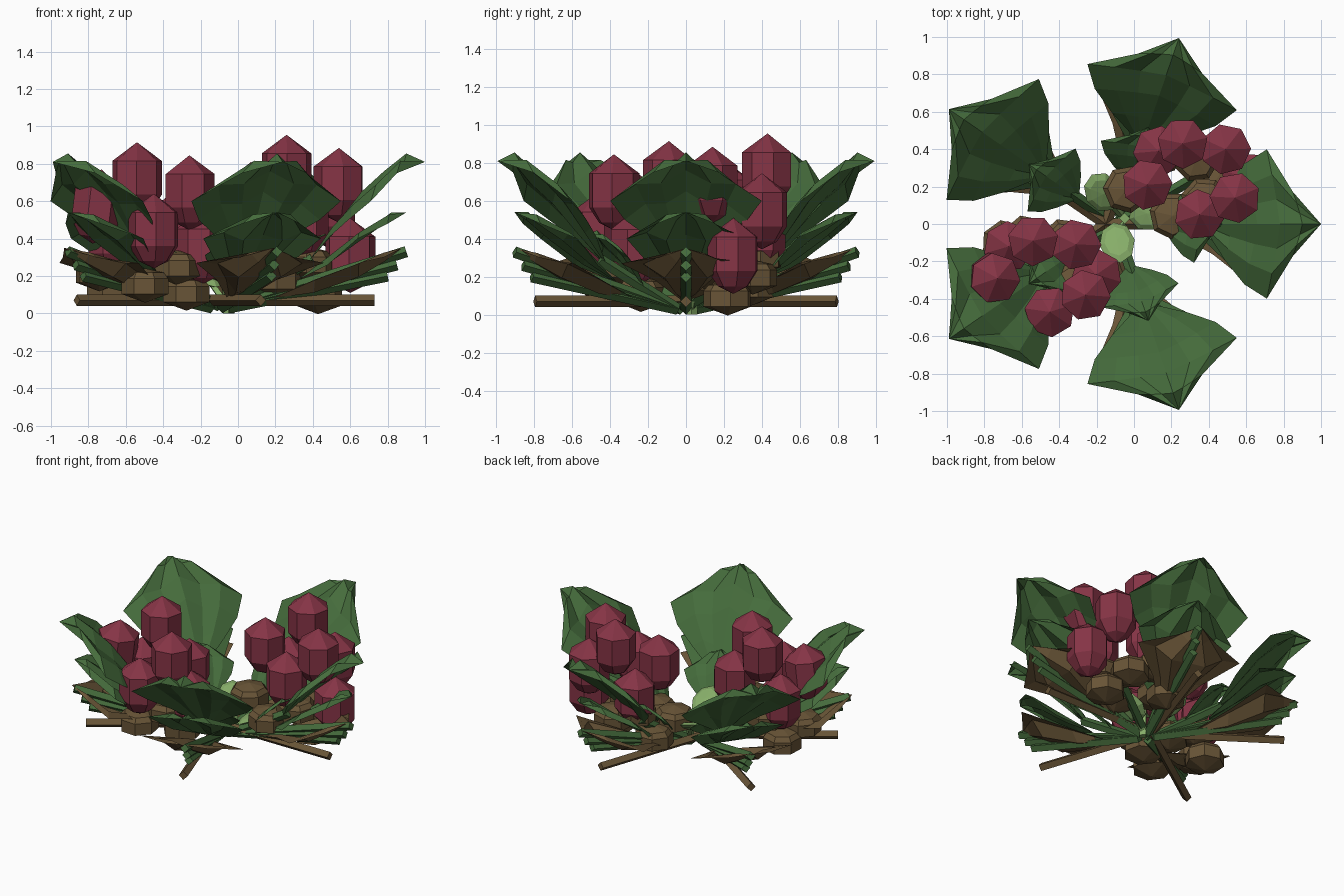
import bpy, bmesh, math, random
from mathutils import Vector, Matrix

if "Cube" in bpy.data.objects:
    bpy.data.objects.remove(bpy.data.objects["Cube"])

random.seed(4)
CX, SY = -0.1, 0.95          # plant centre and slight y squash


def mat(name, c):
    m = bpy.data.materials.new(name)
    m.diffuse_color = (*c, 1)
    m.use_nodes = True
    m.node_tree.nodes["Principled BSDF"].inputs["Base Color"].default_value = m.diffuse_color
    return m


GREEN = mat("leaf green", (0.06, 0.15, 0.045))
LIGHT = mat("sprout green", (0.24, 0.42, 0.14))
BROWN = mat("dry brown", (0.14, 0.09, 0.038))
BERRY = mat("berry red", (0.235, 0.034, 0.06))


def make(name, bm, m):
    me = bpy.data.meshes.new(name)
    bm.to_mesh(me)
    bm.free()
    me.materials.append(m)
    ob = bpy.data.objects.new(name, me)
    bpy.context.collection.objects.link(ob)
    return ob


def place(r, w, z, a, cx=CX):
    """Local radius / sideways / height to world at angle a."""
    return Vector((cx + r * math.cos(a) - w * math.sin(a),
                   SY * (r * math.sin(a) + w * math.cos(a)), z))


def leaf(name, rows, a, m, s=1.0, cx=CX):
    """Pleated leaf: rows of (mid r, mid z, half width, edge r, edge z)."""
    bm = bmesh.new()
    cols = [-1, -0.66, -0.33, 0, 0.33, 0.66, 1]
    grid = []
    for r, z, w, er, ez in rows:
        line = []
        for c in cols:
            t = abs(c) ** 1.2
            p = 0.025 * (w > 0.1) * (-1 if abs(c) == 0.33 else abs(c) == 0.66)
            line.append(bm.verts.new(place(s * (r + (er - r) * t), s * c * w,
                                           s * (z + (ez - z) * t + p), a, cx)))
        grid.append(line)
    for g, h in zip(grid, grid[1:]):
        for i in range(len(cols) - 1):
            bm.faces.new((g[i], h[i], h[i + 1], g[i + 1]))
    bmesh.ops.remove_doubles(bm, verts=bm.verts, dist=0.0005)
    make(name, bm, m)


def stem(name, p, q, t, m):
    """Four-sided stick from p to q."""
    d = q - p
    bm = bmesh.new()
    bmesh.ops.create_cone(bm, cap_ends=True, segments=4, radius1=t, radius2=t, depth=d.length,
                          matrix=Matrix.Translation((p + q) / 2) @ d.to_track_quat('Z', 'Y').to_matrix().to_4x4())
    make(name, bm, m)


def berry(name, x, y, top, m, radius=0.136, sz=1.0, tilt=0.0):
    """Seven-sided capsule with pointed ends, hanging down from its top."""
    prof = [(0.0, 0), (-0.1, 1), (-0.28, 1), (-0.36, 0.6), (-0.4, 0)]
    if sz < 1:
        prof = [(0.0, 0), (-0.05, 0.8), (-0.12, 1), (-0.3, 1), (-0.4, 0)]
    bm = bmesh.new()
    ph = random.random()
    rings = []
    for z, f in prof:
        n = 7 if f else 1
        rings.append([bm.verts.new((radius * f * math.cos(ph + k * math.tau / 7),
                                    radius * f * math.sin(ph + k * math.tau / 7), z * sz)) for k in range(n)])
    for a, b in zip(rings, rings[1:]):
        for k in range(7):
            j = (k + 1) % 7
            vs = [a[k % len(a)], b[k % len(b)], b[j % len(b)], a[j % len(a)]]
            bm.faces.new(list(dict.fromkeys(vs)))
    bmesh.ops.recalc_face_normals(bm, faces=bm.faces)
    ob = make(name, bm, m)
    ob.location = (x, y, top)
    ob.rotation_euler = (0, tilt, 0)


# Leaf layers: tall, middle and dried
tall = [(.48, .28, .03, .48, .28), (.62, .47, .21, .59, .41), (.76, .65, .34, .69, .5),
        (.88, .76, .42, .81, .6), (1.0, .855, .18, .95, .75), (1.1, .81, 0, 1.1, .81)]
middle = [(.42, .18, .04, .42, .18), (.58, .3, .2, .58, .26), (.76, .42, .33, .74, .4),
          (.92, .54, .16, .9, .48), (1.0, .54, 0, 1.0, .54)]
dried = [(.3, .08, .03, .3, .08), (.52, .12, .17, .54, .18), (.76, .2, .36, .77, .27),
         (.9, .3, .15, .9, .3), (1.0, .35, 0, 1.0, .35)]
for k in range(5):
    a = k * math.tau / 5
    leaf("tall_leaf", tall, a, GREEN)
    leaf("middle_leaf", middle, a, GREEN)
    leaf("inner_leaf", tall, a, GREEN, 0.52)
    leaf("dried_leaf", dried, a, BROWN, 1.0, -0.12)
    # Stems under each leaf
    base = place(0.05, 0, 0.03, a)
    for r, z in ((.5, .29), (.9, .2), (.95, .26), (1.0, .33)):
        stem("leaf_stem", base, place(r, 0, z, a), 0.03, GREEN)
    stem("dried_stem", place(0, 0, .07, a, -.15), place(.88, 0, .07, a, -.15), 0.03, BROWN)

# Berry clusters: x, y, top height
clusters = [
    ((.33, .25), [(.26, .43, .955), (.54, .14, .885), (.07, .21, .81), (.49, .40, .745),
                  (.35, .05, .70), (.13, .39, .62), (.60, .25, .51)]),
    ((-.47, -.27), [(-.54, -.09, .915), (-.26, -.38, .845), (-.73, -.29, .77), (-.45, -.47, .64),
                    (-.67, -.12, .60), (-.31, -.11, .68), (-.20, -.27, .55)])]
for (cx, cy), pts in clusters:
    stem("cluster_stem", Vector((CX, 0, .04)), Vector((cx, cy, .2)), 0.03, GREEN)
    for x, y, z in pts:
        berry("berry", x, y, z, BERRY, tilt=0.12 if x < -0.7 else 0)
        # Dried berries low beneath the ripe ones
        berry("dried_berry", x * .88 - .1, y * .88, .18 + (z - .51) * .47, BROWN, 0.128, 0.46)

# Pale sprout in the middle
for x, y, z, rot in ((-.09, -.1, .26, -1.4), (-.17, .17, .2, 2.1), (.08, .06, .16, .3)):
    bm = bmesh.new()
    bmesh.ops.create_uvsphere(bm, u_segments=8, v_segments=4, radius=1,
                              matrix=Matrix.Translation((x, y, z)) @ Matrix.Rotation(rot, 4, 'Z')
                              @ Matrix.Rotation(-0.5, 4, 'Y') @ Matrix.Diagonal((.125, .095, .025, 1)))
    make("sprout_leaf", bm, LIGHT)
    stem("sprout_stem", Vector((-.05, .03, .03)), Vector((x, y, z)), 0.02, LIGHT)
stem("sprout_core", Vector((-.05, .03, 0)), Vector((-.05, .03, .2)), 0.03, LIGHT)
